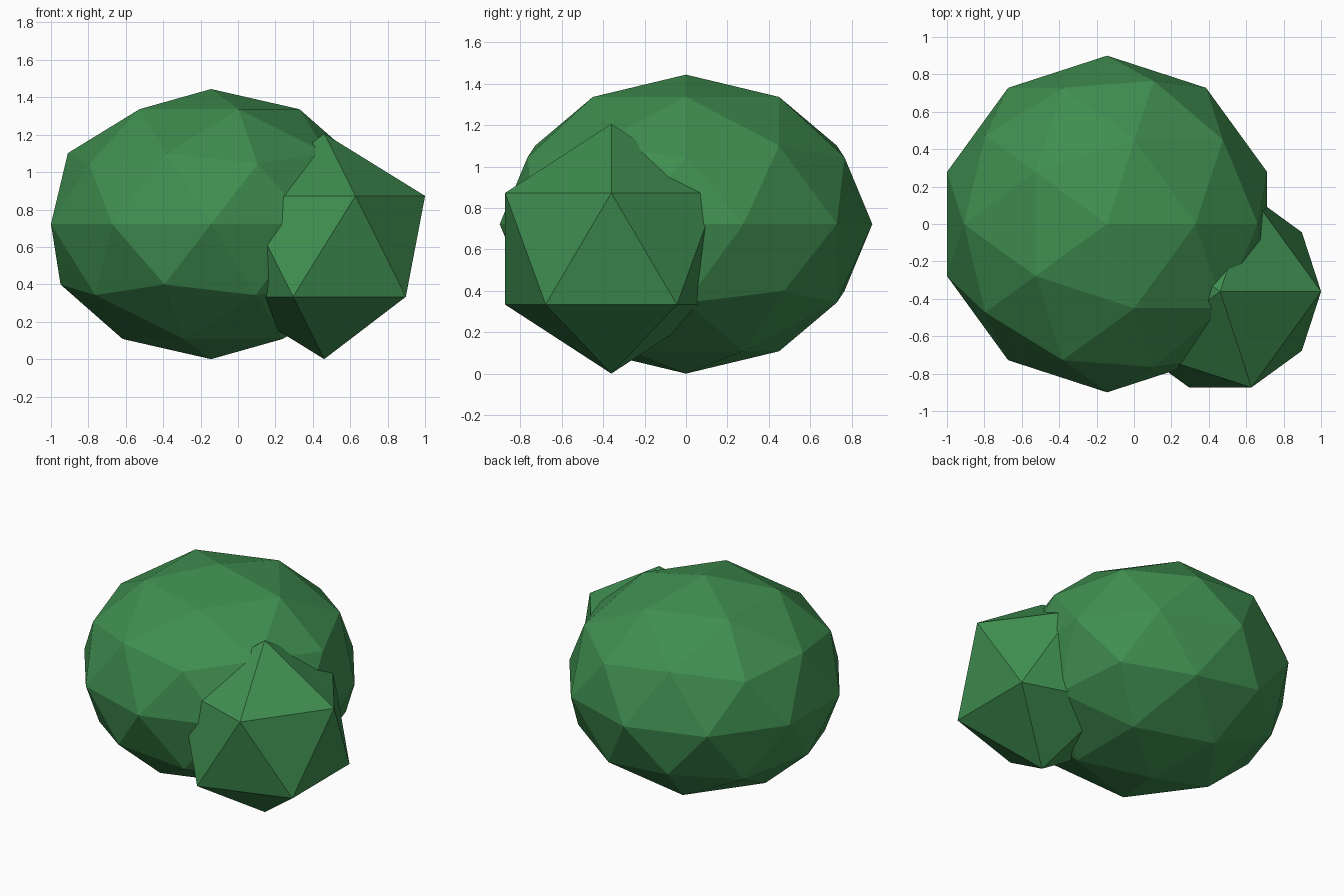
import bpy

if "Cube" in bpy.data.objects:
    bpy.data.objects.remove(bpy.data.objects["Cube"])

# Leaf green shared by both foliage clumps
green = bpy.data.materials.new("leaf_green")
green.diffuse_color = (0.05, 0.27, 0.08, 1)
green.use_nodes = True
green.node_tree.nodes["Principled BSDF"].inputs["Base Color"].default_value = green.diffuse_color


def clump(name, subdivisions, centre, radii):
    """Flat-faced foliage ball, scaled per axis."""
    bpy.ops.mesh.primitive_ico_sphere_add(
        subdivisions=subdivisions, radius=1, location=centre)
    ob = bpy.context.object
    ob.name = name
    ob.scale = radii
    bpy.ops.object.transform_apply(location=False, rotation=False, scale=True)
    bpy.ops.object.shade_flat()
    ob.data.materials.append(green)
    return ob


# Large squashed bush body
clump("large_bush", 2, (-0.144, 0, 0.722), (0.9, 0.9, 0.722))

# Small bush tucked into the front right
clump("small_bush", 1, (0.461, -0.361, 0.603), (0.603, 0.603, 0.603))
